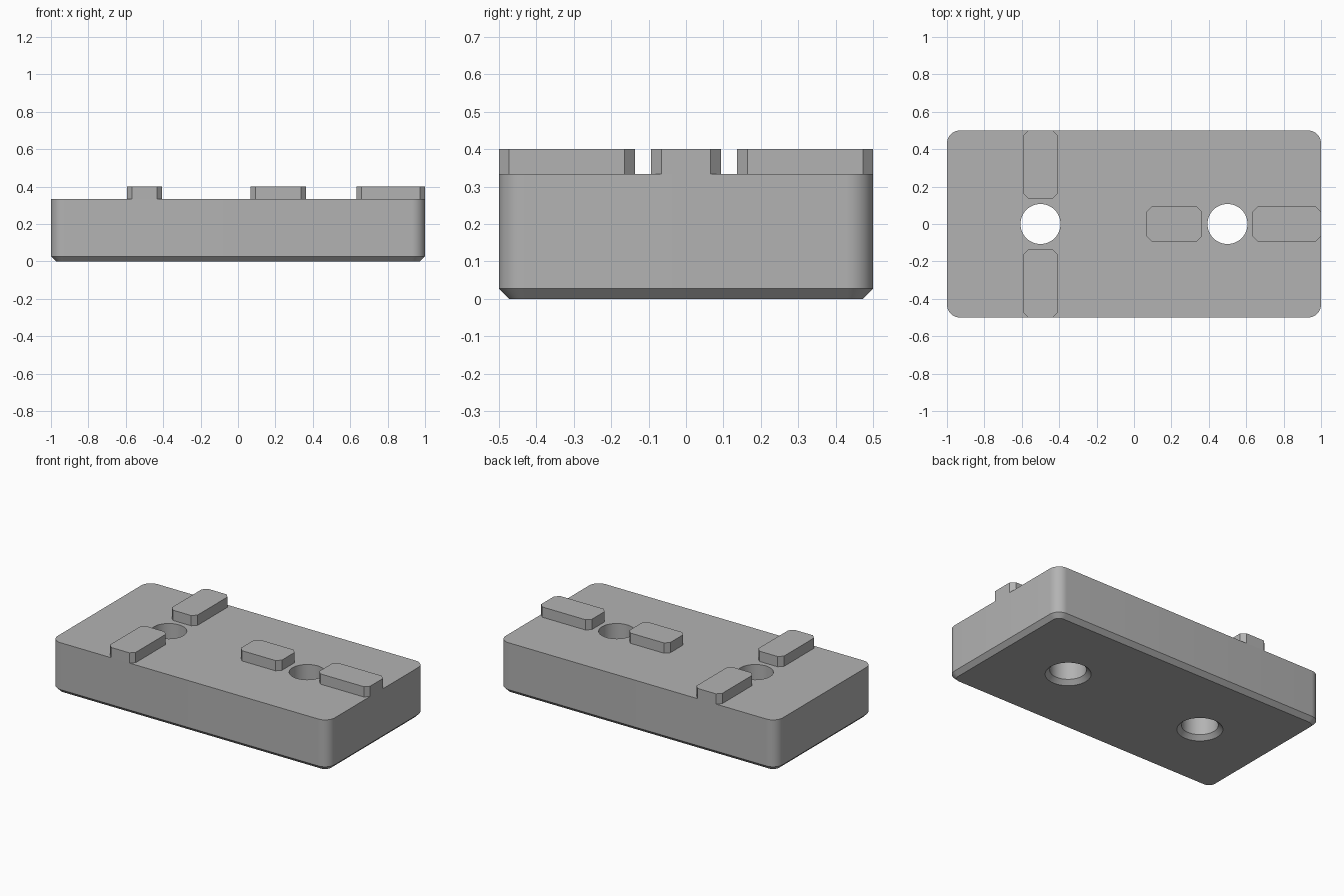
import bpy
import bmesh
from math import cos, sin, pi, radians

if "Cube" in bpy.data.objects:
    bpy.data.objects.remove(bpy.data.objects["Cube"], do_unlink=True)

BLOCK_TOP, TAB_TOP = 0.333, 0.4
CHAMFER, CORNER = 0.027, 0.07
HOLE_R, HOLE_X = 0.107, 0.5

grey = bpy.data.materials.new("plain grey")
grey.use_nodes = True
grey.diffuse_color = (0.45, 0.45, 0.45, 1)
grey.node_tree.nodes["Principled BSDF"].inputs["Base Color"].default_value = grey.diffuse_color


def rounded_rect(hx, hy, r, steps):
    """Counter-clockwise outline; steps=1 gives chamfered corners."""
    points = []
    for i, (sx, sy) in enumerate([(1, 1), (-1, 1), (-1, -1), (1, -1)]):
        for k in range(steps + 1):
            a = (i + k / steps) * pi / 2
            points.append((sx * (hx - r) + r * cos(a), sy * (hy - r) + r * sin(a)))
    return points


def circle(r, sides=64):
    return [(r * cos(2 * pi * i / sides), r * sin(2 * pi * i / sides)) for i in range(sides)]


def loft(name, layers, x=0, y=0):
    """Closed solid through (outline, z) layers."""
    bm = bmesh.new()
    rings = [[bm.verts.new((px + x, py + y, z)) for px, py in outline] for outline, z in layers]
    for low, high in zip(rings, rings[1:]):
        for i in range(len(low)):
            j = (i + 1) % len(low)
            bm.faces.new((low[i], low[j], high[j], high[i]))
    bm.faces.new(rings[0][::-1])
    bm.faces.new(rings[-1])
    mesh = bpy.data.meshes.new(name)
    bm.to_mesh(mesh)
    bm.free()
    mesh.materials.append(grey)
    obj = bpy.data.objects.new(name, mesh)
    bpy.context.collection.objects.link(obj)
    return obj


# Base block with rounded corners and a chamfered bottom edge
block = loft("base_block", [
    (rounded_rect(1 - CHAMFER, 0.5 - CHAMFER, CORNER - CHAMFER, 10), 0),
    (rounded_rect(1, 0.5, CORNER, 10), CHAMFER),
    (rounded_rect(1, 0.5, CORNER, 10), BLOCK_TOP),
])

# Two through holes, countersunk underneath
for side, x in (("right", -HOLE_X), ("left", HOLE_X)):
    cutter = loft(side + "_hole_cutter", [
        (circle(HOLE_R + 2 * CHAMFER), -CHAMFER),
        (circle(HOLE_R), CHAMFER),
        (circle(HOLE_R), BLOCK_TOP + 0.1),
    ], x)
    cutter.hide_render = True
    cut = block.modifiers.new(side + "_hole", 'BOOLEAN')
    cut.operation, cut.solver, cut.object = 'DIFFERENCE', 'EXACT', cutter
    bpy.context.view_layer.objects.active = block
    bpy.ops.object.modifier_apply(modifier=cut.name)
    bpy.data.objects.remove(cutter, do_unlink=True)

bpy.ops.object.select_all(action='DESELECT')
block.select_set(True)
bpy.ops.object.shade_smooth_by_angle(angle=radians(30))


# Raised locating tabs with clipped corners
def tab(name, x0, x1, y0, y1):
    hx, hy = (x1 - x0) / 2, (y1 - y0) / 2
    outline = rounded_rect(hx, hy, CHAMFER, 1)
    loft(name, [(outline, BLOCK_TOP), (outline, TAB_TOP)], (x0 + x1) / 2, (y0 + y1) / 2)


W = 0.093
tab("front_tab", -HOLE_X - W, -HOLE_X + W, -0.5, -0.137)
tab("back_tab", -HOLE_X - W, -HOLE_X + W, 0.137, 0.5)
tab("inner_tab", 0.067, 0.363, -W, W)
tab("outer_tab", 0.633, 1.0, -W, W)
